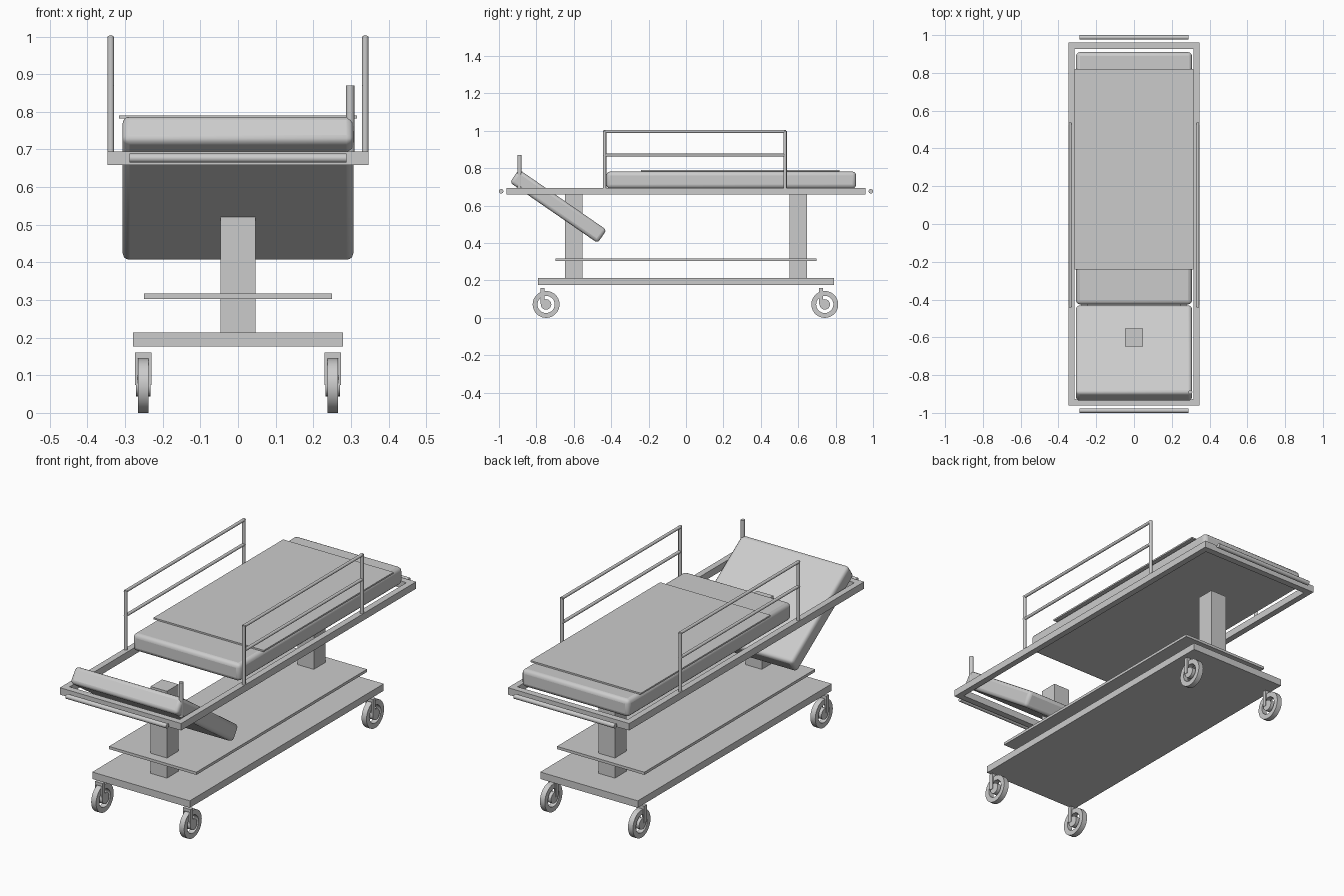
import bpy
import math
from mathutils import Vector

cube = bpy.data.objects.get("Cube")
if cube:
    bpy.data.objects.remove(cube, do_unlink=True)

grey = bpy.data.materials.new("light_grey")
grey.use_nodes = True
colour = (0.6, 0.6, 0.6, 1)
grey.diffuse_color = colour
grey.node_tree.nodes["Principled BSDF"].inputs["Base Color"].default_value = colour


def finish(name, smooth=False):
    obj = bpy.context.object
    obj.name = name
    obj.data.materials.append(grey)
    if smooth:
        bpy.ops.object.shade_smooth_by_angle(angle=math.radians(40))
    return obj


def box(name, centre, size, tilt=0, bevel=0):
    bpy.ops.mesh.primitive_cube_add(size=1, location=centre)
    obj = bpy.context.object
    obj.scale = size
    bpy.ops.object.transform_apply(location=False, rotation=False, scale=True)
    obj.rotation_euler.x = tilt
    if bevel:
        mod = obj.modifiers.new("rounded_edges", 'BEVEL')
        mod.width = bevel
        mod.segments = 3
    return finish(name, bevel > 0)


def rod(name, start, end, radius, sides=12):
    a, b = Vector(start), Vector(end)
    bpy.ops.mesh.primitive_cylinder_add(vertices=sides, radius=radius,
                                        depth=(b - a).length, location=(a + b) / 2)
    obj = bpy.context.object
    obj.rotation_euler = (b - a).to_track_quat('Z', 'Y').to_euler()
    return finish(name, True)


def wheel_ring(name, centre, outer, inner, width):
    # Rectangular section spun around the axle
    verts, faces, n = [], [], 28
    for i in range(n):
        a = math.tau * i / n
        for r, x in ((outer, -width), (outer, width), (inner, width), (inner, -width)):
            verts.append((x / 2, r * math.cos(a), r * math.sin(a)))
        for j in range(4):
            k = (j + 1) % 4
            m = (i + 1) % n
            faces.append((i * 4 + j, m * 4 + j, m * 4 + k, i * 4 + k))
    mesh = bpy.data.meshes.new(name)
    mesh.from_pydata(verts, [], faces)
    obj = bpy.data.objects.new(name, mesh)
    obj.location = centre
    bpy.context.collection.objects.link(obj)
    bpy.ops.object.select_all(action='DESELECT')
    obj.select_set(True)
    bpy.context.view_layer.objects.active = obj
    bpy.ops.object.mode_set(mode='EDIT')
    bpy.ops.mesh.select_all(action='SELECT')
    bpy.ops.mesh.normals_make_consistent(inside=False)
    bpy.ops.object.mode_set(mode='OBJECT')
    finish(name, True)


# Base, shelf and lifting columns
box("base", (0, 0, 0.195), (0.558, 1.585, 0.036))
box("shelf", (0, 0, 0.31), (0.5, 1.395, 0.014))
for end, y in (("front", -0.6), ("back", 0.6)):
    box(end + "_column", (0, y, 0.437), (0.094, 0.095, 0.45))

# Bed frame
for end, s in (("front", -1), ("back", 1)):
    box(end + "_frame_bar", (0, s * 0.943, 0.677), (0.694, 0.034, 0.036))
    rod(end + "_bumper", (-0.288, s * 0.988, 0.677), (0.288, s * 0.988, 0.677), 0.012)
for side, s in (("right", -1), ("left", 1)):
    box(side + "_frame_bar", (s * 0.331, 0, 0.677), (0.032, 1.852, 0.036))

# Mattress, sheet and tilted backrest
box("mattress", (0, 0.242, 0.737), (0.614, 1.335, 0.09), bevel=0.02)
box("sheet", (0, 0.29, 0.786), (0.632, 1.06, 0.008))
box("backrest", (0, -0.683, 0.597), (0.614, 0.57, 0.085),
    tilt=math.radians(-34.6), bevel=0.018)
rod("backrest_post", (0.298, -0.89, 0.69), (0.298, -0.89, 0.87), 0.011)

# Side guard rails
for side, x in (("right", -0.338), ("left", 0.338)):
    for end, y in (("front", -0.435), ("back", 0.53)):
        rod(side + "_" + end + "_rail_post", (x, y, 0.68), (x, y, 1.0), 0.009)
    for part, z in (("top", 0.996), ("middle", 0.87)):
        rod(side + "_" + part + "_rail", (x, -0.44, z), (x, 0.535, z), 0.008)

# Casters: tyre, hub and trailing fork
for side, x in (("right", -0.252), ("left", 0.252)):
    for end, y in (("front", -0.748), ("back", 0.742)):
        name = side + "_" + end
        wheel_ring(name + "_tyre", (x, y, 0.072), 0.072, 0.046, 0.028)
        rod(name + "_hub", (x - 0.019, y, 0.072), (x + 0.019, y, 0.072), 0.028, 20)
        box(name + "_fork_bridge", (x, y - 0.02, 0.153), (0.043, 0.022, 0.016))
        for s in (-1, 1):
            box(name + "_fork_arm", (x + s * 0.018, y - 0.02, 0.11), (0.007, 0.022, 0.072))
